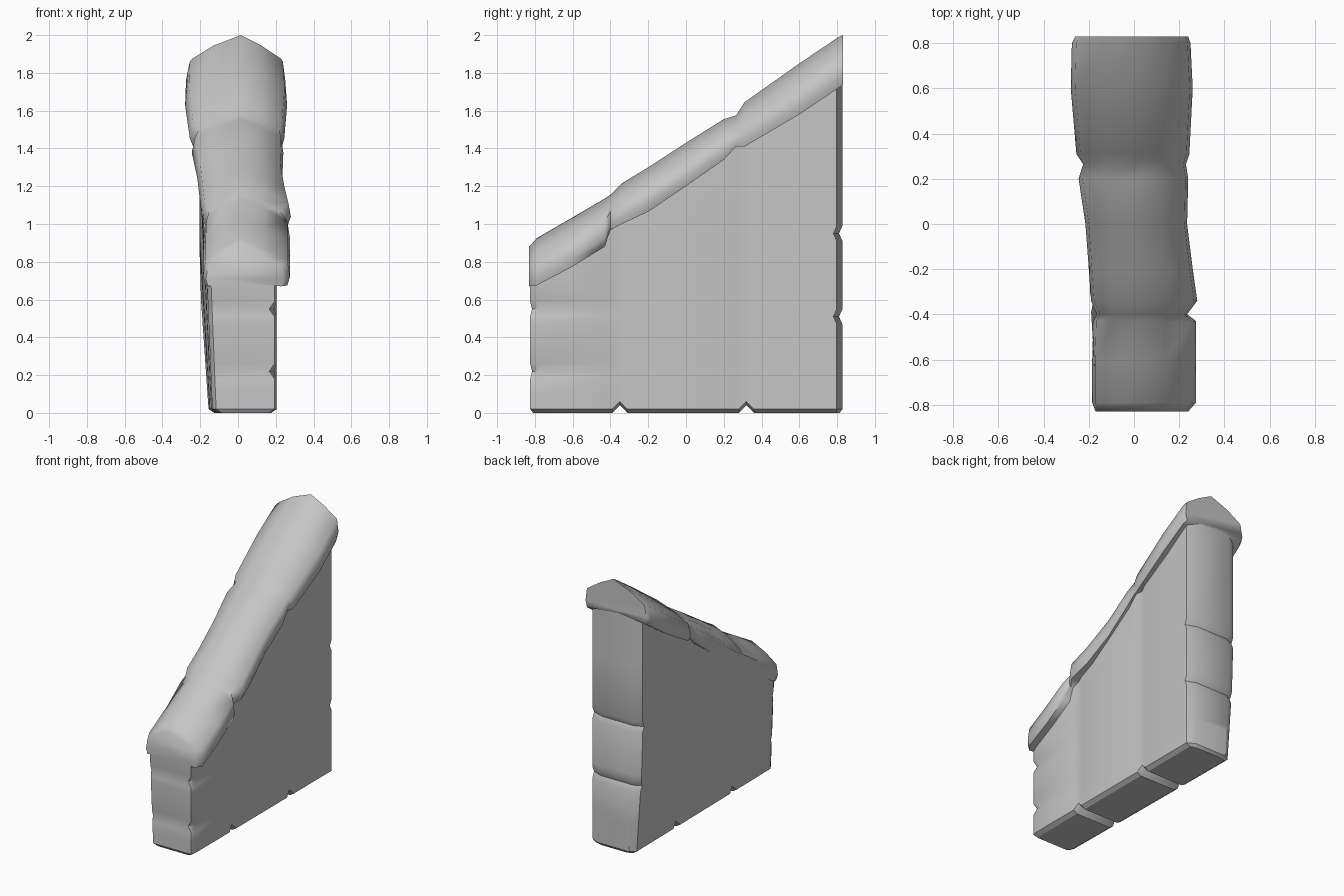
import bpy
import bmesh
import math

cube = bpy.data.objects.get("Cube")
if cube:
    bpy.data.objects.remove(cube, do_unlink=True)

stone_grey = bpy.data.materials.new("stone grey")
stone_grey.use_nodes = True
colour = (0.56, 0.56, 0.56, 1.0)
stone_grey.diffuse_color = colour
stone_grey.node_tree.nodes["Principled BSDF"].inputs["Base Color"].default_value = colour


def loft(rings):
    """Skin closed rings of equal length, capping both ends with strips."""
    bm = bmesh.new()
    loops = [[bm.verts.new(p) for p in ring] for ring in rings]
    n = len(loops[0])
    for a, b in zip(loops, loops[1:]):
        for i in range(n):
            j = (i + 1) % n
            bm.faces.new((a[i], a[j], b[j], b[i]))
    for end in (loops[0], loops[-1]):
        for i in range(n // 2 - 1):
            bm.faces.new((end[i], end[i + 1], end[n - 2 - i], end[n - 1 - i]))
    bmesh.ops.recalc_face_normals(bm, faces=bm.faces)
    return bm


def finish(name, bm, angle):
    """Make the object and shade it softly, keeping hard edges."""
    mesh = bpy.data.meshes.new(name)
    bm.to_mesh(mesh)
    bm.free()
    mesh.materials.append(stone_grey)
    ob = bpy.data.objects.new(name, mesh)
    bpy.context.collection.objects.link(ob)
    bpy.ops.object.select_all(action='DESELECT')
    ob.select_set(True)
    bpy.context.view_layer.objects.active = ob
    bpy.ops.object.shade_smooth_by_angle(angle=math.radians(angle))


# Wall: courses stacked upward, worn at both ends where stones meet
FRONT_JOINTS = (0.22, 0.55)
BACK_JOINTS = (0.51, 0.95)
COLUMN_JOINTS = (-0.35, 0.32)
FOOT = 0.02


def left_face(y, z):
    """The left-hand side of the plan: flares toward the back and the top."""
    t = (y + 0.83) / 1.66
    return max(-0.205, -0.135 - 0.04 * z - t * (0.02 + 0.03 * z))


def wall_ring(z):
    front_worn = z in FRONT_JOINTS
    front = -0.825 + (0.01 if front_worn else 0)
    back = 0.828 - (0.018 if z in BACK_JOINTS else 0)
    foot = 0.03 if z == 0 else 0
    lift = 0.04 if z <= FOOT else 0
    # Stations along the wall: y, inset of right face, inset of left face, lift
    stations = [
        (front + foot / 2, 0.04 if front_worn else 0.012, 0.02, 0),
        (front + 0.035, 0.015 if front_worn else 0, 0, 0)]
    for y in COLUMN_JOINTS:
        stations += [(y - 0.04, 0, 0, 0), (y, 0.01, 0.01, lift), (y + 0.04, 0, 0, 0)]
    round_off = 0.06 + 0.03 * min(z, 1)
    stations += [(back - 0.03, 0, 0, 0), (back - foot / 2, round_off, round_off * 0.7, 0)]
    right = [(0.205 - foot - r, y, z + h) for y, r, l, h in stations]
    left = [(left_face(y, z) + foot + l, y, z + h) for y, r, l, h in reversed(stations)]
    return right + left


levels = {0, FOOT, 0.1, 1.4, 1.95}
for joint in FRONT_JOINTS + BACK_JOINTS:
    levels |= {joint - 0.04, joint, joint + 0.04}
wall = loft([wall_ring(z) for z in sorted(levels)])
# Cut the top to the slope, just inside the coping
bmesh.ops.bisect_plane(
    wall, geom=wall.verts[:] + wall.edges[:] + wall.faces[:],
    plane_co=(0, -0.83, 0.75), plane_no=(0, -0.645, 1), clear_outer=True)
finish("stone_wall", wall, 32)


# Coping: a ridged cap; each section is y, ridge, underside, left, right
def coping_ring(y, ridge, low, left, right):
    h = ridge - low
    return [
        (left * 0.93, y, low), (left, y, low + h * 0.18),
        (left * 0.93, y, low + h * 0.53), (left * 0.5, y, low + h * 0.79),
        (0.015, y, ridge),
        (right * 0.5, y, low + h * 0.8), (right * 0.95, y, low + h * 0.53),
        (right, y, low + h * 0.18), (right * 0.95, y, low),
        (0.015, y, low + 0.03)]


coping = [
    # front stone
    (-0.83, 0.88, 0.67, -0.17, 0.24), (-0.79, 0.925, 0.675, -0.185, 0.275),
    (-0.6, 1.035, 0.775, -0.185, 0.275), (-0.43, 1.135, 0.88, -0.18, 0.275),
    (-0.40, 1.155, 0.97, -0.165, 0.235),
    # middle stone
    (-0.34, 1.215, 1.0, -0.19, 0.28), (-0.2, 1.3, 1.065, -0.2, 0.26),
    (0.0, 1.43, 1.2, -0.215, 0.235), (0.2, 1.555, 1.34, -0.245, 0.24),
    (0.265, 1.575, 1.41, -0.225, 0.23),
    # back stone
    (0.31, 1.645, 1.41, -0.255, 0.245), (0.6, 1.85, 1.58, -0.28, 0.26),
    (0.8, 1.985, 1.715, -0.275, 0.25), (0.83, 2.0, 1.735, -0.26, 0.24)]
finish("coping", loft([coping_ring(*section) for section in coping]), 62)
